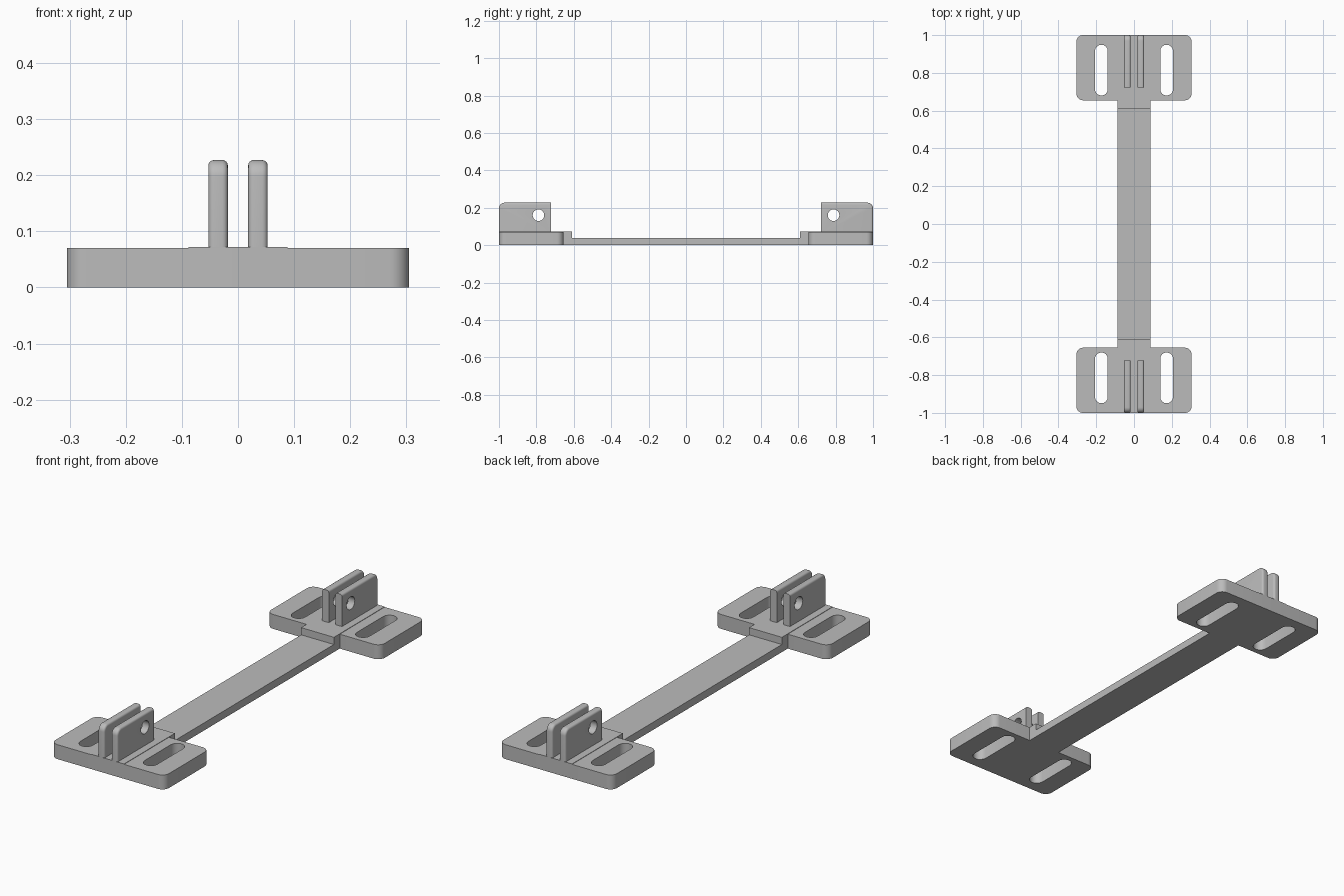
import bpy, bmesh
from math import cos, sin, pi
from mathutils import Vector

if "Cube" in bpy.data.objects:
    bpy.data.objects.remove(bpy.data.objects["Cube"], do_unlink=True)

grey = bpy.data.materials.new("plain grey")
grey.use_nodes = True
grey.diffuse_color = (0.5, 0.5, 0.5, 1)
grey.node_tree.nodes["Principled BSDF"].inputs["Base Color"].default_value = (0.5, 0.5, 0.5, 1)


def arc(cx, cy, r, start, end, steps=8):
    """Points along an arc, angles in multiples of pi."""
    angles = [pi * (start + (end - start) * i / steps) for i in range(steps + 1)]
    return [(cx + r * cos(a), cy + r * sin(a)) for a in angles]


def prism(name, outline, axis, low, high, bevel=None):
    """Extrude an outline along z (x, y points) or along x (y, z points)."""
    bm = bmesh.new()
    place = (lambda u, v: (u, v, low)) if axis == "z" else (lambda u, v: (low, u, v))
    face = bm.faces.new([bm.verts.new(place(*p)) for p in outline])
    step = Vector((0, 0, high - low)) if axis == "z" else Vector((high - low, 0, 0))
    extruded = bmesh.ops.extrude_face_region(bm, geom=[face])["geom"]
    bmesh.ops.translate(bm, vec=step, verts=[g for g in extruded if isinstance(g, bmesh.types.BMVert)])
    if bevel:
        width, rule = bevel
        edges = [e for e in bm.edges if rule(e)]
        bmesh.ops.bevel(bm, geom=edges, offset=width, segments=4, profile=0.5, affect="EDGES")
    bmesh.ops.recalc_face_normals(bm, faces=bm.faces)
    mesh = bpy.data.meshes.new(name)
    bm.to_mesh(mesh)
    bm.free()
    mesh.materials.append(grey)
    obj = bpy.data.objects.new(name, mesh)
    bpy.context.collection.objects.link(obj)
    return obj


def select(obj):
    bpy.ops.object.select_all(action="DESELECT")
    obj.select_set(True)
    bpy.context.view_layer.objects.active = obj


def cut(obj, cutter):
    mod = obj.modifiers.new("cut", "BOOLEAN")
    mod.operation, mod.solver, mod.object = "DIFFERENCE", "EXACT", cutter
    select(obj)
    bpy.ops.object.modifier_apply(modifier=mod.name)
    bpy.data.objects.remove(cutter, do_unlink=True)


def smooth(obj):
    select(obj)
    bpy.ops.object.shade_smooth_by_angle(angle=pi / 6)


PLATE_TOP, PAD_TOP, FIN_TOP = 0.07, 0.072, 0.227

# Connecting strip with a thicker step at each end, carried onto the plates
half = [(1, PLATE_TOP), (1, PAD_TOP), (0.61, PAD_TOP), (0.61, 0.037)]
side = half + [(-y, z) for y, z in reversed(half)]
side += [(-0.655, PLATE_TOP), (-0.655, 0), (0.655, 0), (0.655, PLATE_TOP)]
prism("connecting_strip", side, "x", -0.088, 0.088)

for end, s in (("front", -1), ("back", 1)):
    # Mounting plate with rounded corners
    r, x, inner, outer = 0.035, 0.27, 0.69, 0.965
    outline = (arc(x, outer, r, 0, 0.5) + arc(-x, outer, r, 0.5, 1)
               + arc(-x, inner, r, 1, 1.5) + arc(x, inner, r, 1.5, 2))
    plate = prism(end + "_plate", [(u, s * v) for u, v in outline], "z", 0, PLATE_TOP)

    # Long screw slots
    for sx in (-1, 1):
        slot = arc(sx * 0.173, 0.915, 0.034, 0, 1) + arc(sx * 0.173, 0.714, 0.034, 1, 2)
        cut(plate, prism("slot_cutter", [(u, s * v) for u, v in slot], "z", -0.1, 0.2))
    smooth(plate)

    # Pair of upright fins, softened over the outer end and top, with a pin hole
    for label, sx in (("right", -1), ("left", 1)):
        profile = [(0.722, 0.06), (1, 0.06)] + arc(0.97, FIN_TOP - 0.03, 0.03, 0, 0.5) + [(0.722, FIN_TOP)]

        def rim(e):
            a, b = (v.co for v in e.verts)
            flat = abs(a.x - b.x) < 0.001
            mid = (a + b) / 2
            return flat and mid.z > 0.065 and abs(mid.y) > 0.73

        fin = prism(f"{end}_{label}_fin", [(s * u, v) for u, v in profile], "x",
                    sx * 0.018, sx * 0.053, bevel=(0.01, rim))
        hole = arc(s * 0.789, 0.16, 0.031, 0, 2, 24)[:-1]
        cut(fin, prism("hole_cutter", hole, "x", -0.2, 0.2))
        smooth(fin)
